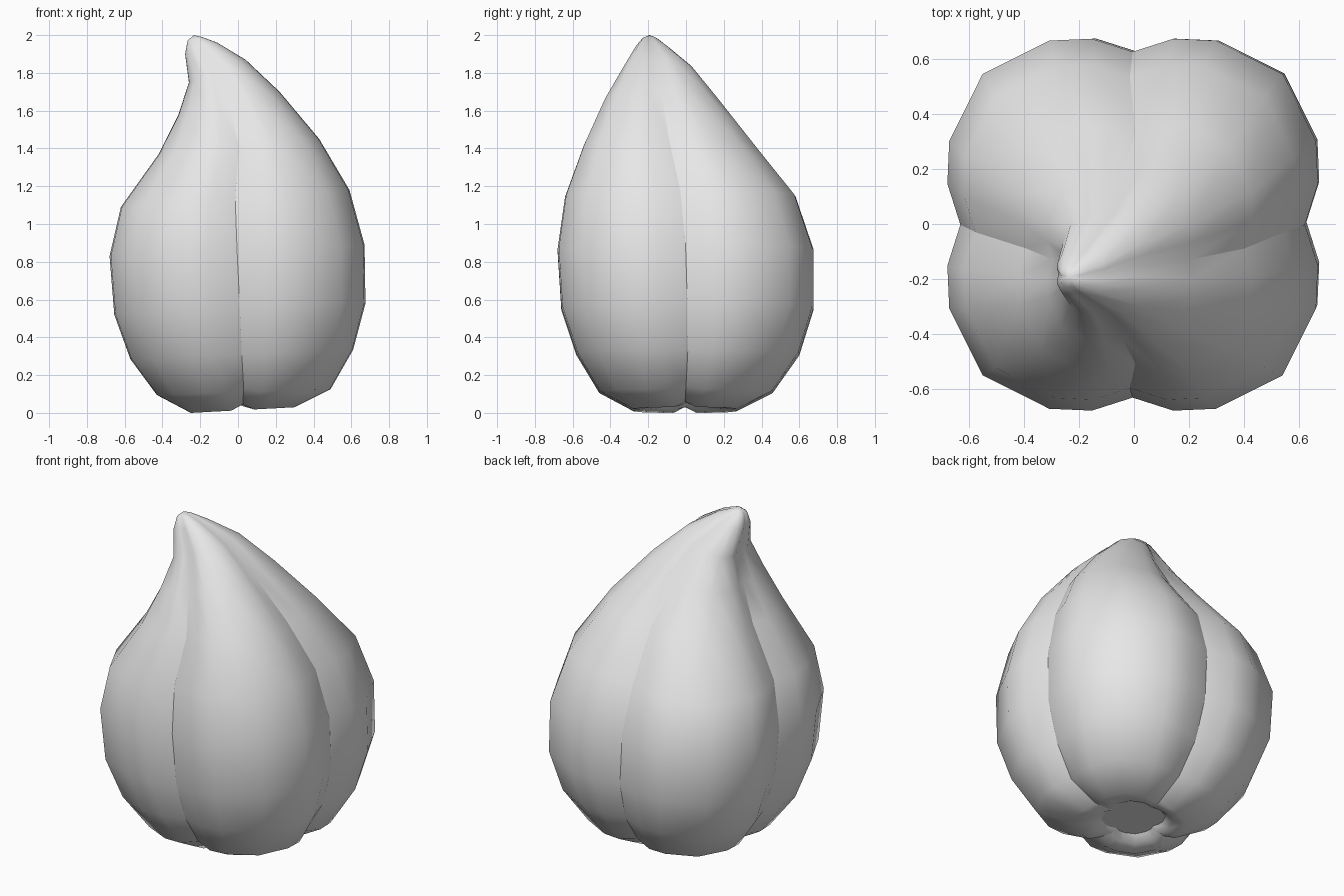
import bpy, bmesh
from mathutils import Vector

cube = bpy.data.objects.get("Cube")
if cube:
    bpy.data.objects.remove(cube, do_unlink=True)

# Single flat grey
grey = bpy.data.materials.new("pale_grey")
grey.use_nodes = True
colour = (0.8, 0.8, 0.8, 1)
grey.diffuse_color = colour
grey.node_tree.nodes["Principled BSDF"].inputs["Base Color"].default_value = colour

# One lobe of the cross-section, starting at the groove; turned four times
LOBE = [(0, 0.93), (0.22, 1), (0.45, 0.99), (0.81, 0.81), (0.99, 0.45), (1, 0.22)]

# Rings: height, x range, y range, tilt, groove lift
RINGS = [
    (0.06, -0.15, 0.16, -0.16, 0.16, 0, 0),
    (0.03, -0.18, 0.20, -0.20, 0.20, 0.01, 0.01),
    (0.015, -0.25, 0.30, -0.28, 0.27, 0.015, 0.03),
    (0.11, -0.43, 0.49, -0.46, 0.46, 0.015, 0.02),
    (0.31, -0.57, 0.61, -0.58, 0.60, 0.025, 0),
    (0.55, -0.655, 0.675, -0.66, 0.675, 0.03, 0),
    (0.86, -0.68, 0.67, -0.68, 0.675, 0.03, 0),
    (1.135, -0.62, 0.59, -0.64, 0.58, 0.045, 0),
    (1.41, -0.42, 0.43, -0.54, 0.36, 0.04, 0),
    (1.64, -0.315, 0.22, -0.43, 0.17, 0.06, 0),
    (1.81, -0.26, 0.04, -0.33, 0.03, 0.06, 0),
    (1.93, -0.28, -0.11, -0.265, -0.10, 0.03, 0),
    (1.98, -0.267, -0.19, -0.23, -0.155, 0.01, 0),
]


def section():
    """Unit outline with four lobes, running clockwise."""
    points = []
    for quarter in range(4):
        for x, y in LOBE:
            for _ in range(quarter):
                x, y = y, -x
            points.append((x, y))
    return points


# Lobed bulb lofted through the rings
bm = bmesh.new()
outline = section()
count = len(outline)
side = len(LOBE)
loops = []
for z, x0, x1, y0, y1, tilt, lift in RINGS:
    loop = []
    for i, (u, v) in enumerate(outline):
        groove = i % side == 0
        x = (x0 + x1) / 2 + u * (x1 - x0) / 2
        y = (y0 + y1) / 2 + v * (y1 - y0) / 2
        loop.append(bm.verts.new((x, y, z + tilt * u + (lift if groove else 0))))
    loops.append(loop)

for low, high in zip(loops, loops[1:]):
    for i in range(count):
        j = (i + 1) % count
        bm.faces.new((low[i], high[i], high[j], low[j]))

# Rounded tip and recessed flat base
tip = bm.verts.new(Vector((-0.235, -0.193, 2)))
for i in range(count):
    bm.faces.new((loops[-1][i], tip, loops[-1][(i + 1) % count]))
base = bm.faces.new(loops[0])
bmesh.ops.recalc_face_normals(bm, faces=bm.faces)

# Smooth lobes with crisp grooves and base rim
for face in bm.faces:
    face.smooth = True
base.smooth = False
for edge in base.edges:
    edge.smooth = False
for low, high in zip(loops[:-4], loops[1:]):
    for i in range(0, count, side):
        edge = bm.edges.get((low[i], high[i]))
        if edge:
            edge.smooth = False

mesh = bpy.data.meshes.new("lobed_bulb")
bm.to_mesh(mesh)
bm.free()
mesh.materials.append(grey)
bulb = bpy.data.objects.new("lobed_bulb", mesh)
bpy.context.collection.objects.link(bulb)
